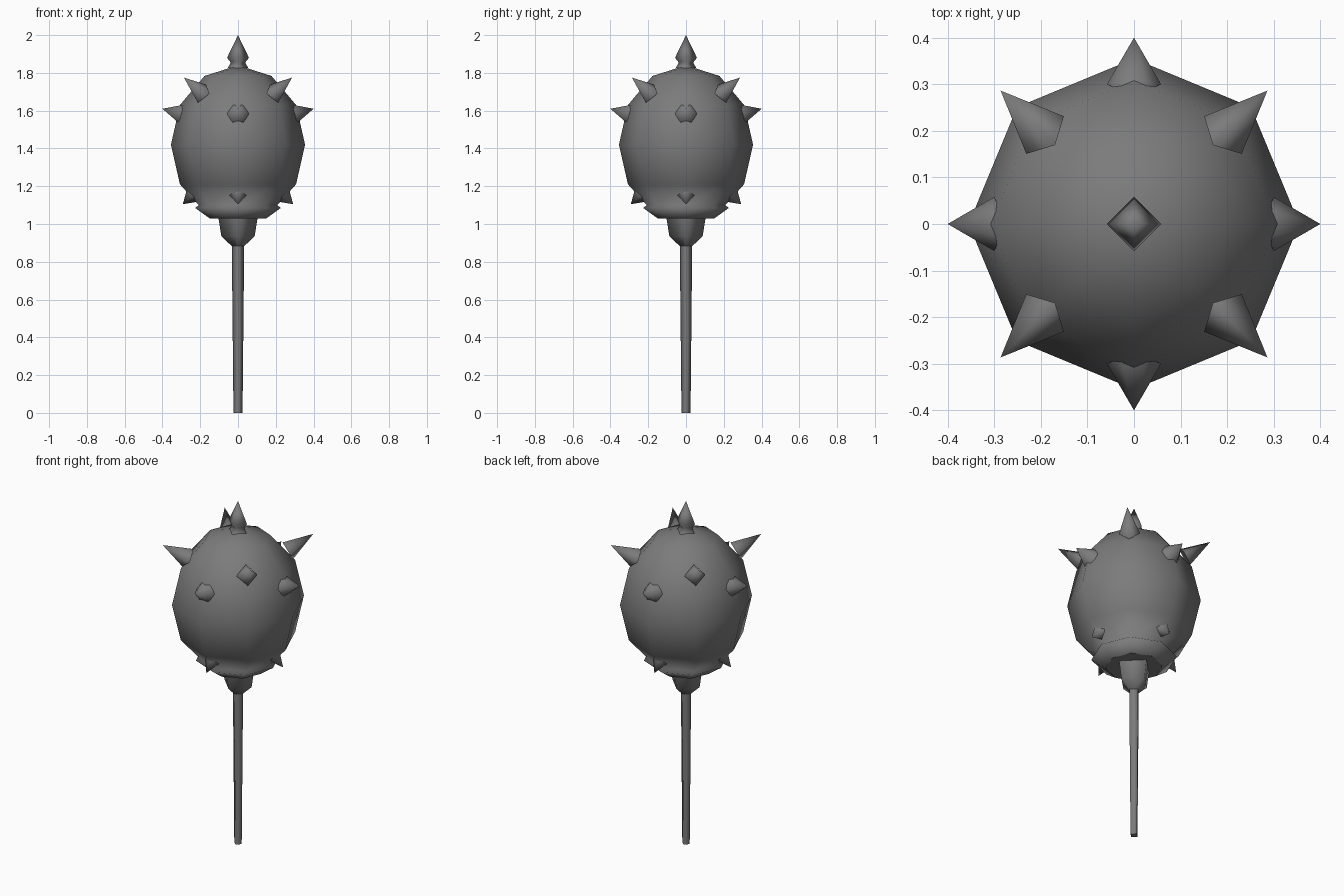
import bpy, bmesh, math
from mathutils import Vector

cube = bpy.data.objects.get("Cube")
if cube:
    bpy.data.objects.remove(cube, do_unlink=True)

iron = bpy.data.materials.new("dark_iron")
iron.use_nodes = True
GREY = (0.2, 0.2, 0.2, 1)
iron.diffuse_color = GREY
iron.node_tree.nodes["Principled BSDF"].inputs["Base Color"].default_value = GREY


def lathe(name, profile, sides):
    """Smooth solid of revolution; profile is (radius, height) from bottom to top."""
    bm = bmesh.new()
    rings = []
    for r, z in profile:
        count = sides if r > 0 else 1
        rings.append([bm.verts.new((r * math.cos(math.tau * i / sides),
                                    r * math.sin(math.tau * i / sides), z))
                      for i in range(count)])
    for a, b in zip(rings, rings[1:]):
        for i in range(sides):
            j = (i + 1) % sides
            corners = [a[i % len(a)], a[j % len(a)], b[j % len(b)], b[i % len(b)]]
            face = bm.faces.new(list(dict.fromkeys(corners)))
            face.smooth = True
    # Flat end caps
    for ring in (rings[0], rings[-1]):
        if len(ring) > 1:
            bm.faces.new(ring)
    bmesh.ops.recalc_face_normals(bm, faces=bm.faces)
    mesh = bpy.data.meshes.new(name)
    bm.to_mesh(mesh)
    bm.free()
    mesh.materials.append(iron)
    obj = bpy.data.objects.new(name, mesh)
    bpy.context.collection.objects.link(obj)
    return obj


def spike_ring(name, base, tip, radius, sides, start):
    """Four spikes around the head; base and tip are (radius, height)."""
    for k in range(4):
        angle = start + k * math.pi / 2
        out = Vector((math.cos(angle), math.sin(angle), 0))
        up = Vector((0, 0, 1))
        foot = out * base[0] + up * base[1]
        axis = out * tip[0] + up * tip[1] - foot
        spike = lathe(f"{name}_{k + 1}", [(radius, 0), (0, axis.length)], sides)
        z = axis.normalized()
        x = up.cross(z).normalized()
        y = z.cross(x)
        for v in spike.data.vertices:
            v.co = foot + x * v.co.x + y * v.co.y + z * v.co.z


# Handle and the square socket above it
lathe("handle", [(0.024, 0), (0.033, 0.9)], 4)
lathe("socket", [(0.03, 0.88), (0.088, 0.935), (0.105, 1.04)], 4)

# Round head with a flared rim underneath
rim = [(0.15, 1.03), (0.227, 1.085), (0.208, 1.1)]
ball = [(0.355 * math.cos(math.radians(a)), 1.42 + 0.42 * math.sin(math.radians(a)))
        for a in (-30, 0, 30, 60)]
lathe("head", rim + ball + [(0, 1.84)], 8)

# Spikes
lathe("top_spike", [(0.055, 1.825), (0.038, 1.855), (0.058, 1.88), (0, 2.0)], 4)
spike_ring("upper_spike", (0.27, 1.69), (0.405, 1.775), 0.057, 4, math.pi / 4)
spike_ring("side_spike", (0.3, 1.583), (0.4, 1.61), 0.058, 6, 0)
spike_ring("lower_spike", (0.24, 1.152), (0.292, 1.105), 0.045, 4, 0)
